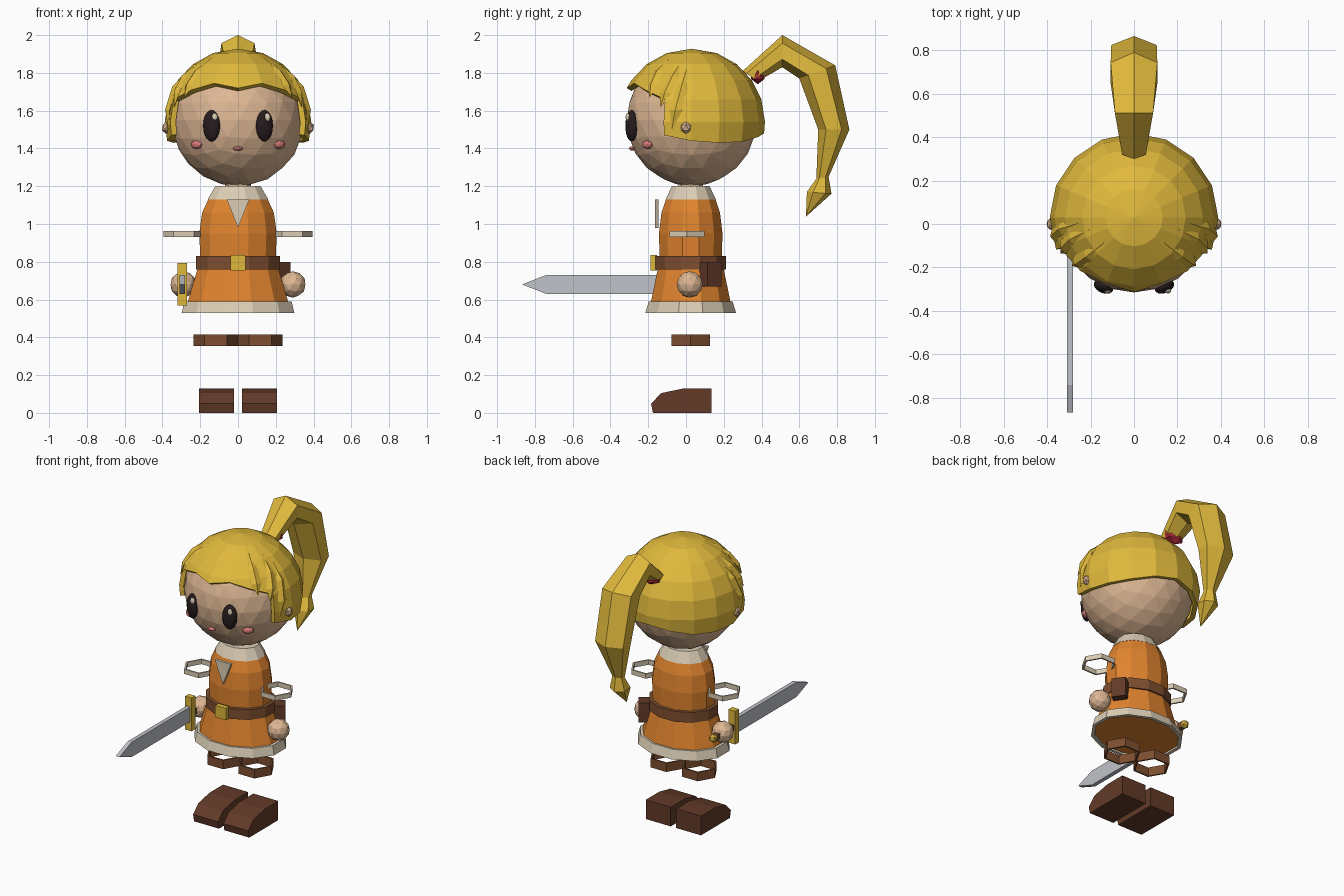
import bpy, bmesh, math
from mathutils import Vector, Matrix

if "Cube" in bpy.data.objects:
    bpy.data.objects.remove(bpy.data.objects["Cube"])


def material(name, *rgb):
    lin = [((c / 255 + 0.055) / 1.055) ** 2.4 for c in rgb] + [1]
    m = bpy.data.materials.new(name)
    m.use_nodes = True
    m.diffuse_color = lin
    m.node_tree.nodes["Principled BSDF"].inputs["Base Color"].default_value = lin
    return m


GOLD = material("golden yellow", 224, 185, 60)
ORANGE = material("tunic orange", 224, 132, 46)
SKIN = material("skin", 222, 183, 148)
BROWN = material("leather brown", 126, 78, 48)
DARK = material("boot brown", 98, 58, 40)
CREAM = material("cream cloth", 220, 206, 182)
STEEL = material("steel", 192, 195, 202)
RED = material("tie red", 186, 46, 60)
BLACK = material("eye black", 38, 28, 30)
PINK = material("blush pink", 212, 122, 120)


def finish(name, bm, mat):
    bmesh.ops.remove_doubles(bm, verts=bm.verts, dist=0.0005)
    bmesh.ops.recalc_face_normals(bm, faces=bm.faces)
    me = bpy.data.meshes.new(name)
    bm.to_mesh(me)
    bm.free()
    me.materials.append(mat)
    ob = bpy.data.objects.new(name, me)
    bpy.context.collection.objects.link(ob)
    return ob


def loft(name, rings, mat, caps=True, loop=False):
    """Skin a list of equal point rings."""
    bm = bmesh.new()
    rows = [[bm.verts.new(p) for p in r] for r in rings]
    n = len(rows[0])
    for a, b in zip(rows, rows[1:] + (rows[:1] if loop else [])):
        for i in range(n):
            j = (i + 1) % n
            bm.faces.new((a[i], a[j], b[j], b[i]))
    if caps and not loop:
        bm.faces.new(rows[0])
        bm.faces.new(rows[-1])
    return finish(name, bm, mat)


def ring(cx, cy, z, rx, ry, n, turn=0.0):
    angles = [math.tau * (i + turn) / n for i in range(n)]
    return [(cx + rx * math.cos(a), cy + ry * math.sin(a), z) for a in angles]


def ball(name, pos, size, mat, sub=2, turn=0):
    bm = bmesh.new()
    bmesh.ops.create_icosphere(bm, subdivisions=sub, radius=1)
    rot = Matrix.Rotation(turn, 4, 'Z')
    bm.transform(Matrix.Translation(pos) @ rot @ Matrix.Diagonal((*size, 1)))
    return finish(name, bm, mat)


def box(name, pos, size, mat, turn=0):
    bm = bmesh.new()
    bmesh.ops.create_cube(bm, size=1)
    rot = Matrix.Rotation(turn, 4, 'Z')
    bm.transform(Matrix.Translation(pos) @ rot @ Matrix.Diagonal((*size, 1)))
    return finish(name, bm, mat)


def extrude_side(name, profile, x0, x1, mat):
    """Profile of (y, z) points pushed along x."""
    return loft(name, [[(x, y, z) for y, z in profile] for x in (x0, x1)], mat)


def band(name, x, y, z0, z1, r, mat):
    """Open six-sided ring with a thin wall."""
    q = r - 0.012
    section = [(r, z0), (r, z1), (q, z1), (q, z0)]
    return loft(name, [ring(x, y, z, s, s, 6) for s, z in section], mat, loop=True)


# Head and face
CY = 0.03
ball("head", (0, CY, 1.55), (0.35, 0.345, 0.35), SKIN, 3)
ball("mouth", (0, -0.282, 1.4), (0.027, 0.02, 0.012), PINK)
loft("neck", [ring(0, 0.025, z, 0.07, 0.065, 8) for z in (1.15, 1.24)], SKIN)
for s, side in ((1, "left"), (-1, "right")):
    ball(side + "_eye", (s * 0.14, -0.288, 1.52), (0.047, 0.03, 0.083), BLACK, 3, s * 0.4)
    ball(side + "_eye_glint", (s * 0.14 + 0.016, -0.308, 1.565), (0.016, 0.012, 0.022), CREAM)
    ball(side + "_cheek", (s * 0.22, -0.205, 1.42), (0.036, 0.022, 0.023), PINK, 2, s * 0.7)
    ball(side + "_ear", (s * 0.38, 0.0, 1.51), (0.025, 0.03, 0.033), SKIN, 1)

# Hair cap: sectors of a sphere, each ending at its own hemline
R, HZ = 0.388, 1.54
FRINGE = [1.72, 1.745, 1.71, 1.66]
BACK = [1.47, 1.44, 1.43, 1.435, 1.46, 1.48]


def on_hair(phi, z, r=R):
    w = math.sqrt(max(r * r - (z - HZ) ** 2, 0))
    return Vector((w * math.sin(phi), CY - w * math.cos(phi), z))


bm = bmesh.new()
STEP = math.pi / 8
levels = [HZ + R * math.cos(math.radians(a)) for a in (0, 20, 38, 55, 72, 90, 110)]
for s in (1, -1):
    for k in range(8):
        lims = FRINGE[k:k + 2] if k < 3 else BACK[k - 3:k - 1]
        for hi, lo in zip(levels, levels[1:]):
            quad = []
            for col, z in ((0, hi), (1, hi), (1, lo), (0, lo)):
                p = on_hair(s * (k + col) * STEP, max(z, lims[col]))
                if all((p - q).length > 0.002 for q in quad):
                    quad.append(p)
            if len(quad) > 2:
                bm.faces.new([bm.verts.new(p) for p in quad])
cap = finish("hair_cap", bm, GOLD)
thick = cap.modifiers.new("thickness", 'SOLIDIFY')
thick.thickness = 0.03
thick.offset = -1

# Swept strands over the temples
STRANDS = [(50, 1.88, 52, 1.67), (75, 1.86, 64, 1.62), (85, 1.84, 74, 1.5)]
for s, side in ((1, "left"), (-1, "right")):
    for i, (a0, z0, a1, z1) in enumerate(STRANDS):
        rings = []
        for t, w in ((0, 0.001), (0.35, 0.03), (0.7, 0.034), (1, 0.001)):
            phi = s * math.radians(a0 + (a1 - a0) * t)
            p = on_hair(phi, z0 + (z1 - z0) * t, R - 0.004)
            n = (p - Vector((0, CY, HZ))).normalized()
            across = Vector((math.cos(phi), math.sin(phi), 0)) * w
            rings.append([p + across, p + n * w * 0.5, p - across, p - n * w * 0.5])
        loft(f"{side}_strand_{i + 1}", rings, GOLD)

# Ponytail: outer and inner edge points plus half width per ring
TAIL = [((0.30, 1.81), (0.38, 1.755), 0.055), ((0.51, 2.0), (0.51, 1.83), 0.088),
        ((0.79, 1.84), (0.60, 1.77), 0.108), ((0.865, 1.5), (0.70, 1.5), 0.105),
        ((0.755, 1.25), (0.69, 1.24), 0.035), ((0.77, 1.16), (0.64, 1.17), 0.055),
        ((0.636, 1.04), (0.635, 1.04), 0.001)]
rings = []
for outer, inner, w in TAIL:
    o, i = Vector((0, *outer)), Vector((0, *inner))
    mid, half = (o + i) / 2, (o - i) / 2
    rings.append([mid + half * math.cos(a) + Vector((w * 1.15 * math.sin(a), 0, 0))
                  for a in (math.tau * j / 6 for j in range(6))])
loft("ponytail", rings, GOLD)
ball("hair_tie", (0, 0.38, 1.79), (0.075, 0.042, 0.05), RED, 1)


# Tunic, collar, belt and hem share a twelve-sided section
def garment(name, profile, mat, loop=False):
    k = 1 / math.cos(math.pi / 12)
    rings = [ring(0, 0.025, z, rx * k, ry * k, 12, 0.5) for rx, ry, z in profile]
    return loft(name, rings, mat, loop=loop)


garment("tunic", [(0.155, 0.13, 1.135), (0.19, 0.155, 1.06), (0.205, 0.168, 0.95),
                  (0.20, 0.165, 0.83), (0.215, 0.175, 0.76), (0.265, 0.21, 0.59),
                  (0.275, 0.22, 0.54)], ORANGE)
garment("collar", [(0.16, 0.133, 1.13), (0.12, 0.1, 1.2)], CREAM)
garment("belt", [(0.222, 0.186, 0.76), (0.222, 0.186, 0.83)], BROWN)
garment("hem", [(0.284, 0.222, 0.59), (0.298, 0.24, 0.53), (0.275, 0.22, 0.53),
                (0.26, 0.205, 0.59)], CREAM, loop=True)
loft("chest_inset", [[(-0.06, y, 1.13), (0.06, y, 1.13), (0, y, 0.98)]
                     for y in (-0.163, -0.145)], CREAM)
box("buckle", (0, -0.17, 0.795), (0.08, 0.035, 0.08), GOLD)
box("pouch", (0.215, 0.125, 0.735), (0.09, 0.09, 0.13), DARK, math.radians(35))

# Limbs: cuffs, hands, boot tops and boots
BOOT = [(0.135, 0), (0.135, 0.13), (-0.01, 0.13), (-0.13, 0.105), (-0.185, 0.05), (-0.175, 0)]
for s, side in ((1, "left"), (-1, "right")):
    band(side + "_cuff", s * 0.287, 0.005, 0.93, 0.962, 0.108, CREAM)
    ball(side + "_hand", (s * 0.29, 0.02, 0.68), (0.07,) * 3, SKIN)
    band(side + "_boot_top", s * 0.1175, 0.025, 0.355, 0.415, 0.1175, BROWN)
    extrude_side(side + "_boot", BOOT, s * 0.02, s * 0.207, DARK)

# Sword held forward in the right hand
SX, SZ = -0.295, 0.68
extrude_side("blade", [(-0.1, SZ + 0.05), (-0.74, SZ + 0.05), (-0.868, SZ),
                       (-0.74, SZ - 0.05), (-0.1, SZ - 0.05)], SX - 0.014, SX + 0.014, STEEL)
box("sword_guard", (SX, -0.09, SZ), (0.05, 0.04, 0.225), GOLD)
box("sword_grip", (SX, 0.02, SZ), (0.035, 0.2, 0.035), BROWN)
ball("sword_pommel", (SX, 0.13, SZ), (0.03,) * 3, GOLD, 1)
